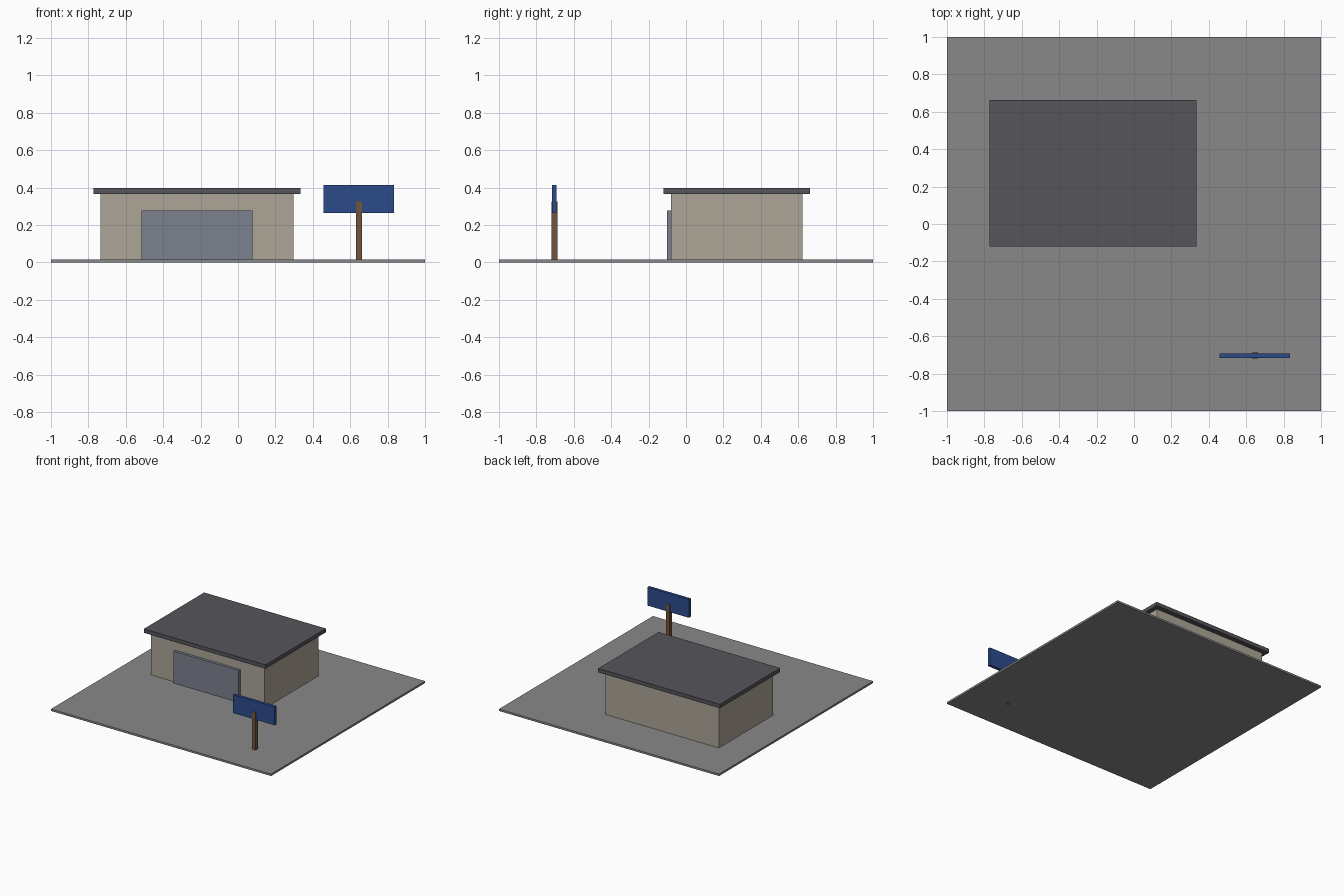
import bpy

if "Cube" in bpy.data.objects:
    bpy.data.objects.remove(bpy.data.objects["Cube"])


def material(name, rgb):
    m = bpy.data.materials.new(name)
    m.diffuse_color = (*rgb, 1)
    m.use_nodes = True
    m.node_tree.nodes["Principled BSDF"].inputs["Base Color"].default_value = m.diffuse_color
    return m


def box(name, lo, hi, mat=None):
    """Axis-aligned box between two corners."""
    centre = [(a + b) / 2 for a, b in zip(lo, hi)]
    bpy.ops.mesh.primitive_cube_add(size=1, location=centre)
    o = bpy.context.object
    o.name = name
    o.scale = [b - a for a, b in zip(lo, hi)]
    bpy.ops.object.transform_apply(location=False, rotation=False, scale=True)
    if mat:
        o.data.materials.append(mat)
    return o


wall = material("wall_beige", (0.42, 0.38, 0.31))
slate = material("roof_slate", (0.09, 0.09, 0.105))
door = material("door_blue_grey", (0.20, 0.22, 0.27))
wood = material("post_brown", (0.17, 0.09, 0.045))
blue = material("sign_blue", (0.025, 0.07, 0.26))
paving = material("paving_grey", (0.25, 0.25, 0.25))

# Paved lot
box("lot", (-1, -1, 0), (1, 1, 0.016), paving)

# Building with overhanging flat roof and wide shop front
box("walls", (-0.735, -0.08, 0), (0.297, 0.623, 0.37), wall)
box("roof", (-0.772, -0.12, 0.367), (0.334, 0.663, 0.399), slate)
box("shop_front", (-0.515, -0.102, 0.014), (0.078, -0.078, 0.278), door)

# Roadside sign on a square post
box("sign_post", (0.632, -0.716, 0), (0.664, -0.684, 0.325), wood).location.y = -0.704
box("sign_board", (0.458, -0.716, 0.264), (0.835, -0.692, 0.415), blue)
